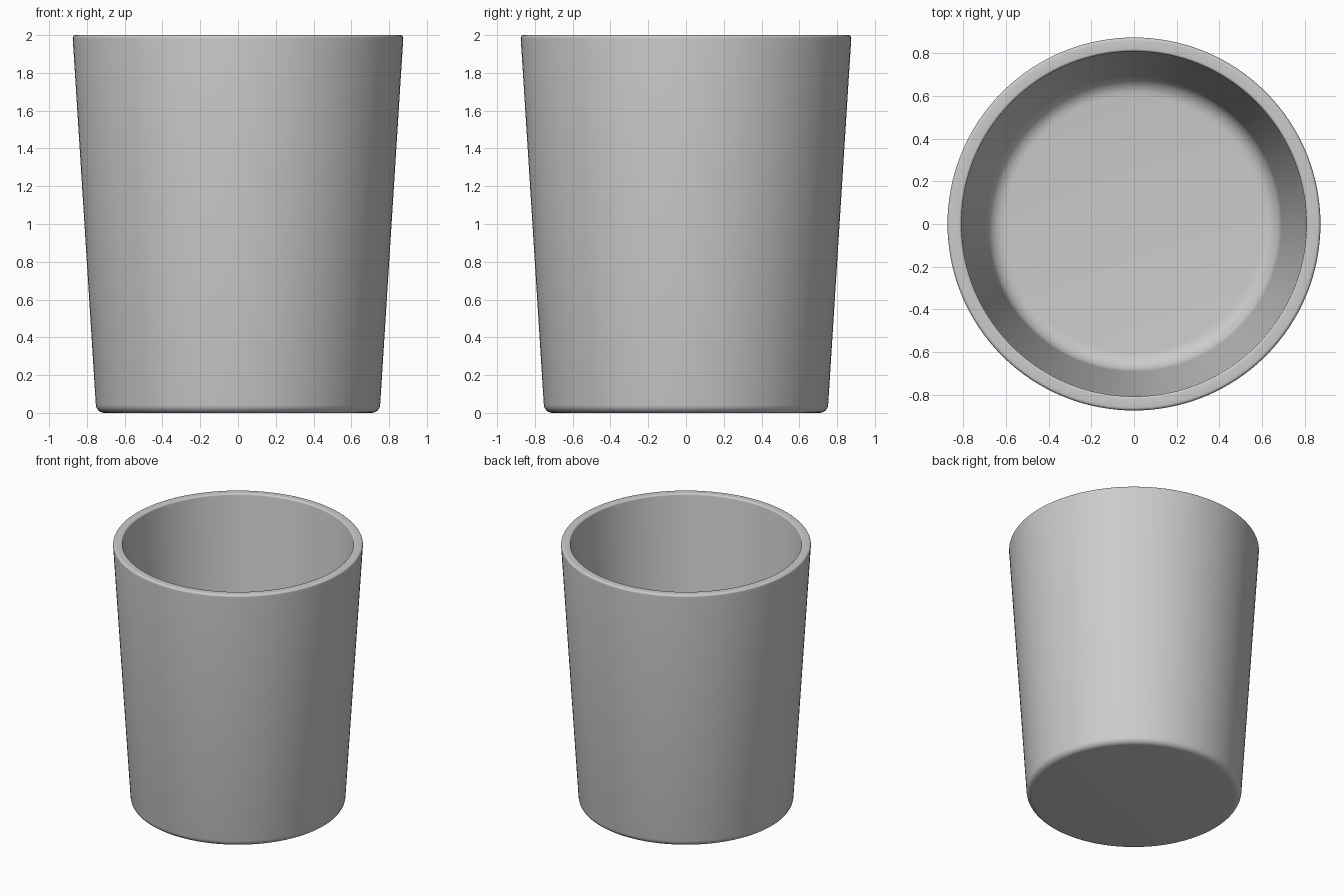
import bpy, bmesh, math
from mathutils import Vector, Matrix

if "Cube" in bpy.data.objects:
    bpy.data.objects.remove(bpy.data.objects["Cube"])


def fillet(prev, corner, nxt, radius, steps):
    """Arc points that round a profile corner."""
    p, c, n = Vector(prev), Vector(corner), Vector(nxt)
    a, b = (p - c).normalized(), (n - c).normalized()
    half = a.angle(b) / 2
    t1 = c + a * (radius / math.tan(half))
    t2 = c + b * (radius / math.tan(half))
    centre = c + (a + b).normalized() * (radius / math.sin(half))
    d1, d2 = (t1 - centre) / radius, (t2 - centre) / radius
    sweep = d1.angle(d2)
    pts = []
    for i in range(steps + 1):
        f = i / steps
        d = (d1 * math.sin((1 - f) * sweep) + d2 * math.sin(f * sweep)) / math.sin(sweep)
        pts.append(centre + d * radius)
    return pts


# Cross-section (radius, height) with the rounding radius of each corner
section = [
    (0.0, 0.0, 0),        # underside centre
    (0.75, 0.0, 0.045),   # outer base edge
    (0.876, 2.0, 0.015),  # outer rim
    (0.81, 2.0, 0.012),   # inner rim
    (0.686, 0.06, 0.09),  # inner floor edge
    (0.0, 0.06, 0),       # floor centre
]
profile = []
for i, (r, z, rad) in enumerate(section):
    if rad:
        profile += fillet(section[i - 1][:2], (r, z), section[i + 1][:2], rad, 6)
    else:
        profile.append(Vector((r, z)))

# Cup: revolve the section around z
bm = bmesh.new()
verts = [bm.verts.new((p.x, 0, p.y)) for p in profile]
edges = [bm.edges.new(pair) for pair in zip(verts, verts[1:])]
bmesh.ops.spin(bm, geom=verts + edges, cent=(0, 0, 0), axis=(0, 0, 1),
               angle=math.tau, steps=128, use_merge=False)
bmesh.ops.remove_doubles(bm, verts=bm.verts[:], dist=0.0002)
bmesh.ops.recalc_face_normals(bm, faces=bm.faces[:])
mesh = bpy.data.meshes.new("cup")
bm.to_mesh(mesh)
bm.free()
cup = bpy.data.objects.new("cup", mesh)
bpy.context.collection.objects.link(cup)
bpy.context.view_layer.objects.active = cup
cup.select_set(True)
bpy.ops.object.shade_smooth_by_angle(angle=math.radians(35))
